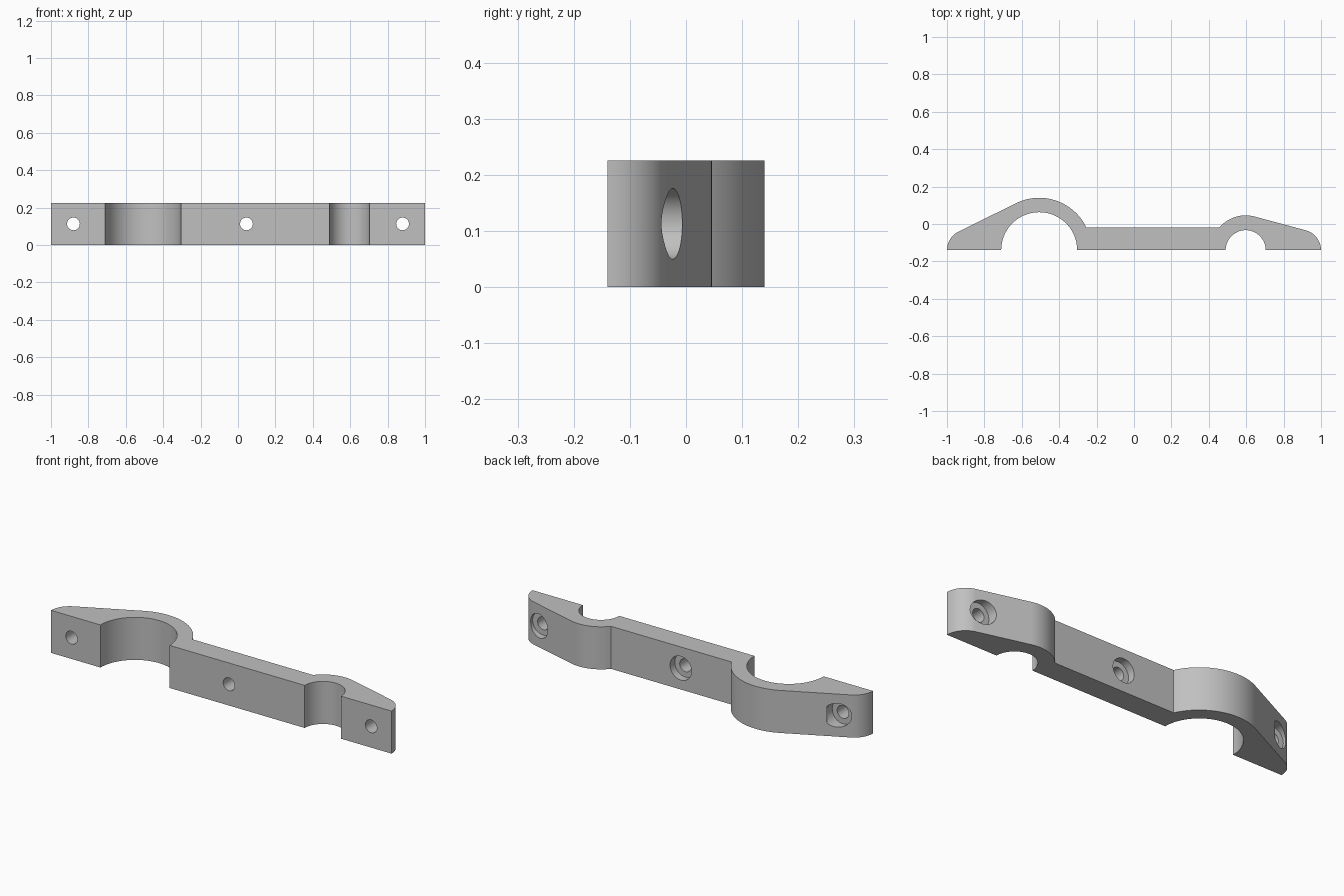
import bpy, bmesh
from math import sin, cos, asin, pi, radians
from mathutils import Matrix

cube = bpy.data.objects.get("Cube")
if cube:
    bpy.data.objects.remove(cube, do_unlink=True)

HEIGHT = 0.226
FRONT = -0.14          # flat front plane
BRIDGE = -0.02         # back of the straight bridge
BIG_X, BIG_IN, BIG_OUT = -0.507, 0.203, 0.28
SMALL_X, SMALL_IN, SMALL_OUT = 0.597, 0.107, 0.186
END_X, END_R = 0.89, 0.11

# One satin grey
grey = bpy.data.materials.new("light grey")
grey.use_nodes = True
colour = (0.53, 0.53, 0.53, 1)
grey.diffuse_color = colour
grey.node_tree.nodes["Principled BSDF"].inputs["Base Color"].default_value = colour


def arc(x, r, start, end, steps):
    """Points on a circle centred on the front plane."""
    angles = [start + (end - start) * i / steps for i in range(steps + 1)]
    return [(x + r * cos(a), FRONT + r * sin(a)) for a in angles]


def tangent_tilt(x, r):
    """Tilt of the straight flank that touches a hump and the end round."""
    return asin((r - END_R) / (END_X - abs(x)))


def new_object(name, bm):
    bmesh.ops.recalc_face_normals(bm, faces=bm.faces)
    mesh = bpy.data.meshes.new(name)
    bm.to_mesh(mesh)
    bm.free()
    mesh.materials.append(grey)
    ob = bpy.data.objects.new(name, mesh)
    bpy.context.collection.objects.link(ob)
    return ob


def hole_cutter(name, x, r, y0, y1):
    bm = bmesh.new()
    bmesh.ops.create_cone(bm, cap_ends=True, segments=48, radius1=r, radius2=r,
                          depth=y1 - y0,
                          matrix=Matrix.Translation((x, (y0 + y1) / 2, HEIGHT / 2))
                          @ Matrix.Rotation(pi / 2, 4, "X"))
    return new_object(name, bm)


# Clamp outline: front with two half-round seats, then back with two humps
big_tilt = tangent_tilt(BIG_X, BIG_OUT)
small_tilt = tangent_tilt(SMALL_X, SMALL_OUT)
rise = BRIDGE - FRONT
outline = arc(BIG_X, BIG_IN, pi, 0, 48)
outline += arc(SMALL_X, SMALL_IN, pi, 0, 40)
outline += arc(END_X, END_R, 0, pi / 2 - small_tilt, 20)
outline += arc(SMALL_X, SMALL_OUT, pi / 2 - small_tilt, pi - asin(rise / SMALL_OUT), 28)
outline += arc(BIG_X, BIG_OUT, asin(rise / BIG_OUT), pi / 2 + big_tilt, 36)
outline += arc(-END_X, END_R, pi / 2 + big_tilt, pi, 20)

bm = bmesh.new()
base = bm.faces.new([bm.verts.new((x, y, 0)) for x, y in outline])
top = bmesh.ops.extrude_face_region(bm, geom=[base])["geom"]
bmesh.ops.translate(bm, vec=(0, 0, HEIGHT),
                    verts=[v for v in top if isinstance(v, bmesh.types.BMVert)])
clamp = new_object("clamp_bar", bm)
bpy.context.view_layer.objects.active = clamp
clamp.select_set(True)

# Screw holes with counterbores sunk from the back
for x in (-0.88, 0.045, 0.88):
    for name, r, y0, y1 in (("counterbore", 0.063, -0.06, 0.01),
                            ("screw_hole", 0.034, -0.3, -0.04)):
        cutter = hole_cutter(name, x, r, y0, y1)
        mod = clamp.modifiers.new(name, "BOOLEAN")
        mod.operation = "DIFFERENCE"
        mod.solver = "EXACT"
        mod.object = cutter
        bpy.ops.object.modifier_apply(modifier=mod.name)
        bpy.data.objects.remove(cutter, do_unlink=True)

bpy.ops.object.shade_smooth_by_angle(angle=radians(30))
